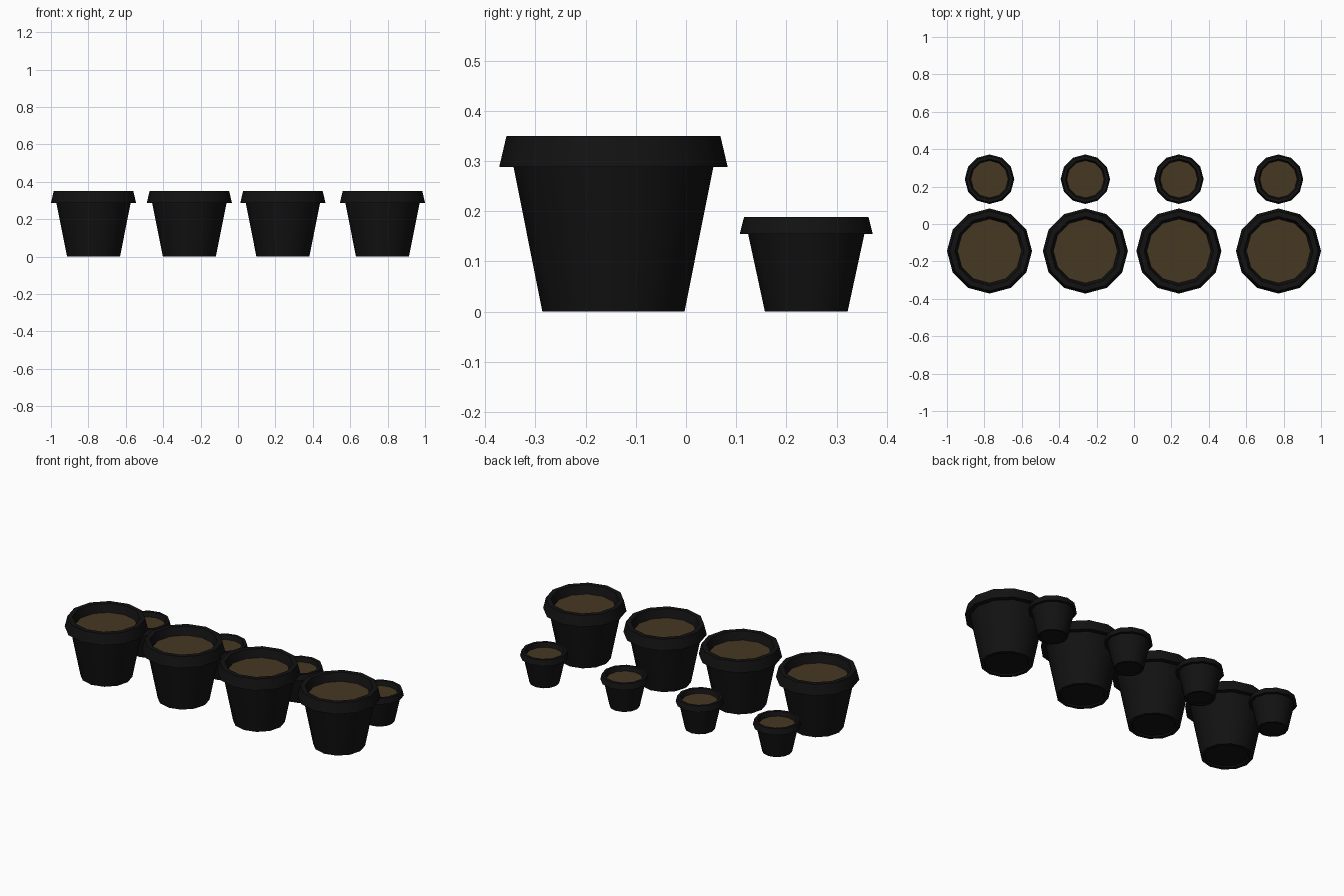
import bpy, bmesh, math

if "Cube" in bpy.data.objects:
    bpy.data.objects.remove(bpy.data.objects["Cube"])

SIDES = 12


def material(name, rgb):
    m = bpy.data.materials.new(name)
    m.diffuse_color = (*rgb, 1)
    m.use_nodes = True
    m.node_tree.nodes["Principled BSDF"].inputs["Base Color"].default_value = m.diffuse_color
    return m


plastic = material("black_plastic", (0.006, 0.006, 0.006))
earth = material("brown_earth", (0.062, 0.038, 0.016))


def lathe(name, profile, mat, loc, scale):
    """Revolve an (r, z) profile; cap the first ring and last ring."""
    bm = bmesh.new()
    rings = []
    for r, z in profile:
        rings.append([bm.verts.new((r * scale[0] * math.cos(2 * math.pi * i / SIDES),
                                    r * scale[0] * math.sin(2 * math.pi * i / SIDES),
                                    z * scale[1])) for i in range(SIDES)])
    for a, b in zip(rings, rings[1:]):
        for i in range(SIDES):
            j = (i + 1) % SIDES
            bm.faces.new((a[i], a[j], b[j], b[i]))
    bm.faces.new(rings[-1])
    if len(rings) > 1:
        bm.faces.new(rings[0][::-1])
    me = bpy.data.meshes.new(name)
    bm.to_mesh(me)
    bm.free()
    me.materials.append(mat)
    ob = bpy.data.objects.new(name, me)
    ob.location = loc
    bpy.context.collection.objects.link(ob)
    bpy.ops.object.select_all(action='DESELECT')
    ob.select_set(True)
    bpy.context.view_layer.objects.active = ob
    bpy.ops.object.shade_smooth_by_angle(angle=math.radians(35))


# Recessed underside, tapered wall, flared rim, inner wall down to the soil
POT = [(0.118, 0.008), (0.122, 0.0), (0.1415, 0.0), (0.199, 0.288),
       (0.2275, 0.288), (0.213, 0.35), (0.185, 0.35), (0.171, 0.299)]
SOIL = [(0.171, 0.301)]

# Front row of large pots, back row of small pots
for size, y, scale in (("large", -0.1445, (1, 1)), ("small", 0.2395, (0.582, 0.537))):
    for n, x in enumerate((-0.7725, -0.26, 0.24, 0.7725), 1):
        lathe(f"{size}_pot_{n}", POT, plastic, (x, y, 0), scale)
        lathe(f"{size}_soil_{n}", SOIL, earth, (x, y, 0), scale)
